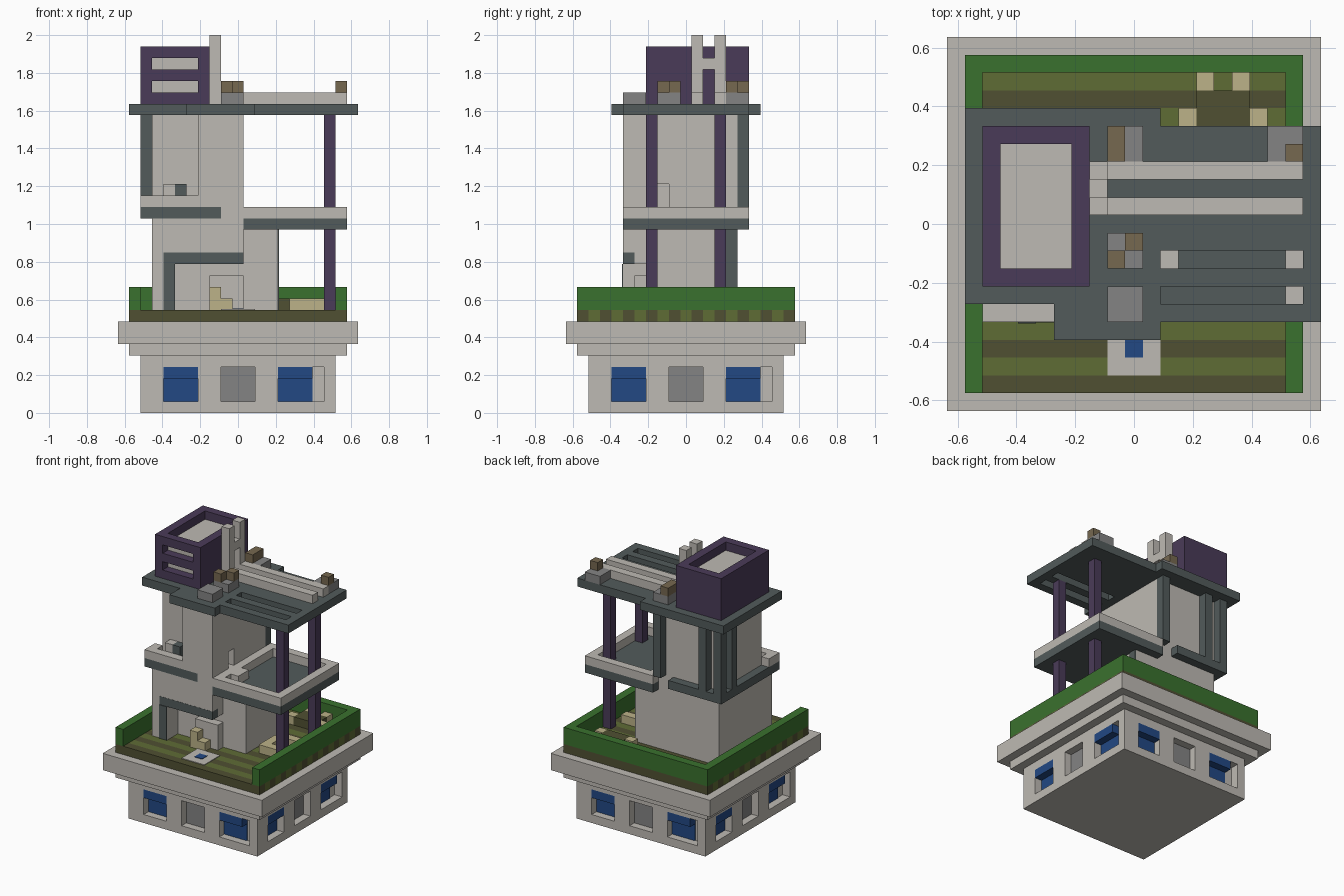
import bpy, bmesh
from mathutils import Vector

UNIT = 2 / 33      # one building block
HALF = 10.5        # half of the plot width, in blocks

old = bpy.data.objects.get("Cube")
if old:
    bpy.data.objects.remove(old)


def linear(c):
    c /= 255
    return c / 12.92 if c <= 0.04045 else ((c + 0.055) / 1.055) ** 2.4


def material(name, *rgb):
    mat = bpy.data.materials.new(name)
    colour = [linear(c) for c in rgb] + [1]
    mat.diffuse_color = colour
    mat.use_nodes = True
    node = next(n for n in mat.node_tree.nodes if n.type == 'BSDF_PRINCIPLED')
    node.inputs["Base Color"].default_value = colour
    return mat


stone = material("pale_stone", 190, 186, 179)
slate = material("slate", 82, 91, 91)
purple = material("purple", 74, 59, 88)
leaf = material("hedge_green", 58, 113, 46)
grass_dark = material("dark_grass", 80, 80, 50)
grass_light = material("light_grass", 95, 108, 53)
blue = material("blue", 34, 72, 132)
grey = material("grey", 132, 132, 132)
tan = material("tan", 188, 178, 136)
brown = material("brown", 118, 104, 80)


def part(name, mat, *boxes, sides=1):
    """Blocks given as x, y, z ranges; optionally repeated around the plot."""
    bm = bmesh.new()
    for xr, yr, zr in boxes:
        ranges = (xr, yr, zr)
        size = Vector([b - a for a, b in ranges])
        centre = Vector([(a + b) / 2 for a, b in ranges]) - Vector((HALF, HALF, 0))
        for turn in range(sides):
            cube = bmesh.ops.create_cube(bm, size=1)["verts"]
            for v in cube:
                p = v.co * size + centre
                for _ in range(turn):
                    p = Vector((-p.y, p.x, p.z))
                v.co = p * UNIT
    bmesh.ops.recalc_face_normals(bm, faces=bm.faces)
    mesh = bpy.data.meshes.new(name)
    bm.to_mesh(mesh)
    bm.free()
    mesh.materials.append(mat)
    obj = bpy.data.objects.new(name, mesh)
    bpy.context.collection.objects.link(obj)
    return obj


def square(a, b, z):
    return ((a, b), (a, b), z)


def ring(xr, yr, z):
    """Four walls, one block thick."""
    (a, b), (c, d) = xr, yr
    return [((a, b), (c, c + 1), z), ((a, b), (d - 1, d), z),
            ((a, a + 1), (c + 1, d - 1), z), ((b - 1, b), (c + 1, d - 1), z)]


# Plinth: solid core, bands and piers leaving window recesses on each side
part("plinth_core", stone, square(3, 18, (0, 5)))
part("plinth_bands", stone, *ring((2, 19), (2, 19), (0, 1)), *ring((2, 19), (2, 19), (4, 5)))
part("plinth_piers", stone, *[((a, a + 2), (2, 3), (1, 4)) for a in (2, 7, 12)], sides=4)
windows = [(4, 7), (14, 17)]
part("window_glass", blue, *[(w, (2.9, 3), (1, 3)) for w in windows], sides=4)
part("window_awnings", blue, *[(w, (2, 3), (3, 4)) for w in windows], sides=4)
part("plinth_doors", grey, ((9, 12), (2.9, 3), (1, 4)), sides=4)
part("cornice", stone, square(1, 20, (5, 6)), square(0, 21, (6, 8)))

# Striped lawn, hedge and fountain
for name, mat, first in (("dark_lawn", grass_dark, 1), ("light_lawn", grass_light, 2)):
    part(name, mat, *[((1, 20), (j, j + 1), (8, 9)) for j in range(first, 20, 2)])
part("hedge", leaf, ((1, 2), (1, 19), (9, 11)), ((19, 20), (1, 19), (9, 11)),
     ((1, 20), (19, 20), (9, 11)))
part("fountain_paving", stone, ((9, 12), (2, 5), (9, 9.08)))
part("fountain_water", blue, ((10, 11), (3, 4), (9, 9.14)))

# Garden furniture
part("garden_table", grass_dark, ((14, 17), (16, 18), (9, 10)))
part("garden_stools", tan, *[((x, x + 1), (y, y + 1), (9, 10))
                            for x, y in ((13, 16), (17, 16), (14, 18), (16, 18))])
part("terrace_benches", tan, ((15, 18), (8, 9), (9, 10)), ((15, 16), (9, 11), (9, 10)),
     ((16, 18), (11, 12), (9, 10)))

# Ground floor with a recessed entrance
part("ground_floor", stone, ((3, 11), (7, 15), (9, 17)), ((3, 5), (5, 7), (9, 17)),
     ((5, 11), (5, 7), (14, 17)), ((5, 11), (6, 7), (13, 14)))
part("ground_wing", stone, ((11, 14), (7, 15), (9, 16)))
part("entrance_trim", slate, ((4, 11), (4.98, 6), (13, 14)), ((4, 5), (4.9, 5), (9, 13)))
part("entrance_block", stone, ((8, 11), (6, 7), (9, 12)))
part("entrance_steps", tan, ((8, 9), (5, 6), (9, 11)), ((9, 10), (5, 6), (9, 10)))
part("wing_side_panel", slate, ((14, 14.1), (14, 15), (9, 16)))

# Balconies
part("left_balcony_floor", slate, ((2, 9), (5, 16), (17, 18)))
part("left_balcony_wall", stone, ((2, 7), (5, 6), (18, 19)), ((2, 3), (6, 7), (18, 19)))
part("right_balcony_floor", slate, ((11, 20), (5, 16), (16, 17)))
part("right_balcony_wall", stone, *ring((11, 20), (5, 16), (17, 18)))
part("balcony_bench", stone, ((12, 13), (7, 9), (17, 18)))
part("left_seat", stone, ((4, 5), (6, 7), (18, 20)))
part("left_seat_back", slate, ((5, 6), (6, 7), (18, 20)))

# Upper floor, with a doorway notch on the right
part("upper_room", stone, ((3, 7), (7, 15), (18, 26)))
part("upper_tower", stone, ((9, 11), (5, 15), (17, 18)), ((7, 10), (5, 15), (18, 26)),
     ((10, 11), (5, 8), (18, 26)), ((10, 11), (9, 15), (18, 26)),
     ((10, 11), (8, 9), (20, 26)))
part("wall_pillars", slate, *[((x, x + 1), (15, 16), (18, 26)) for x in (2, 4, 10)],
     ((2, 3), (13, 14), (18, 26)))
part("roof_posts", purple, *[((18, 19), (y, y + 1), (9, 26)) for y in (7, 13)])

# Roof slab with two slots
roof = (26, 27)
part("roof", slate, ((1, 6), (6, 17), roof), ((6, 12), (4, 17), roof),
     ((12, 21), (9, 16), roof),
     *[((12, 21), (y, y + 1), roof) for y in (5, 7)],
     *[((20, 21), (y, y + 1), roof) for y in (6, 8)])

# Roof box: pale core inside purple walls, slots on the front
part("roof_box_core", stone, ((3, 7), (8, 15), (27, 31)))
part("roof_box_walls", purple, ((2, 3), (7, 16), (27, 32)), ((7, 8), (7, 16), (27, 32)),
     ((3, 7), (15, 16), (27, 32)),
     *[((3, 7), (7, 8), (z, z + 1)) for z in (27, 29, 31)])

# Twin chimneys and beams
part("chimneys", stone, *[((8, 9), (y, y + 1), (27, 33)) for y in (11, 13)],
     ((8, 9), (12, 13), (30, 31)))
part("roof_beams", stone, *[((9, 20), (y, y + 1), (27, 28)) for y in (11, 13)])

# Rooftop crates
part("crate_bases", grey, *[((x, x + 2), (y, y + 2), (27, 28))
                           for x, y in ((9, 14), (9, 8), (9, 5), (18, 14))])
part("crate_tops", brown, ((9, 10), (14, 16), (28, 29)),
     *[((x, x + 1), (y, y + 1), (28, 29)) for x, y in ((9, 8), (10, 9), (19, 14))])
